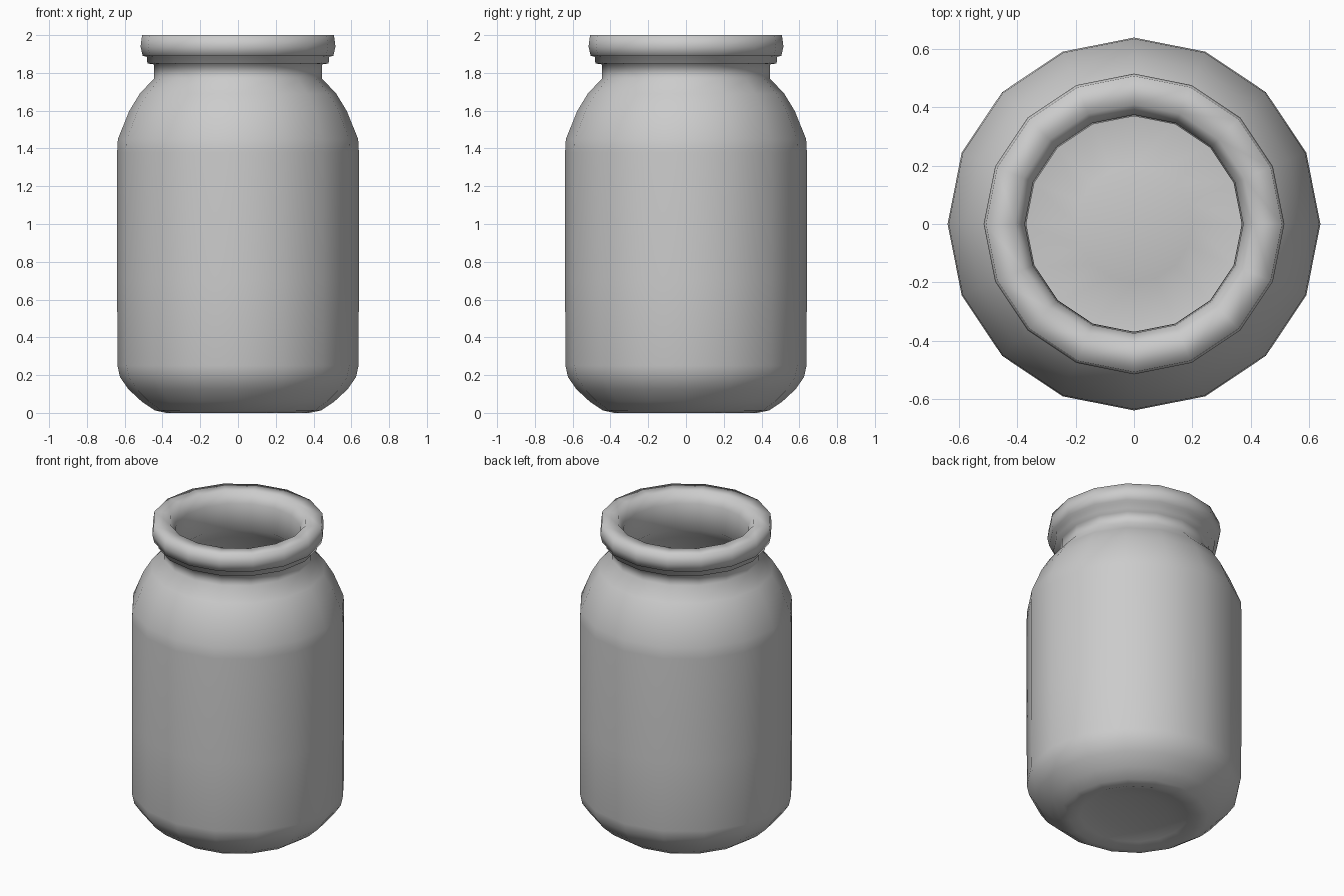
import bpy, bmesh, math

if "Cube" in bpy.data.objects:
    bpy.data.objects.remove(bpy.data.objects["Cube"])

SIDES = 16

# Jar cross-section (radius, height): outside from base centre up, then inside back down
outside = [(0.20, 0.04), (0.32, 0.02), (0.38, 0.0), (0.44, 0.013), (0.51, 0.06),
           (0.58, 0.125), (0.625, 0.19), (0.638, 0.25), (0.64, 0.70), (0.64, 1.38),
           (0.636, 1.45), (0.575, 1.60), (0.52, 1.69), (0.445, 1.77)]
rim = [(0.445, 1.845), (0.48, 1.85), (0.482, 1.885), (0.505, 1.89), (0.516, 1.94),
       (0.508, 2.0), (0.41, 2.0), (0.375, 1.93)]
inside = [(0.37, 1.76), (0.46, 1.67), (0.53, 1.56), (0.575, 1.44), (0.58, 1.36),
          (0.58, 0.26), (0.55, 0.18), (0.48, 0.10), (0.38, 0.06), (0.20, 0.10)]


def lathe(name, profile, bottom_z, end_z):
    """Spin a profile around z, closing both ends on the axis."""
    bm = bmesh.new()
    rings = [[bm.verts.new((r * math.cos(2 * math.pi * i / SIDES),
                            r * math.sin(2 * math.pi * i / SIDES), z))
              for i in range(SIDES)] for r, z in profile]
    first = bm.verts.new((0, 0, bottom_z))
    last = bm.verts.new((0, 0, end_z))
    for i in range(SIDES):
        j = (i + 1) % SIDES
        for a, b in zip(rings, rings[1:]):
            bm.faces.new((a[i], a[j], b[j], b[i]))
        bm.faces.new((first, rings[0][j], rings[0][i]))
        bm.faces.new((last, rings[-1][i], rings[-1][j]))
    bmesh.ops.recalc_face_normals(bm, faces=bm.faces)
    for f in bm.faces:
        f.smooth = True
    mesh = bpy.data.meshes.new(name)
    bm.to_mesh(mesh)
    bm.free()
    obj = bpy.data.objects.new(name, mesh)
    bpy.context.collection.objects.link(obj)
    return obj


# Hollow jar with rolled rim and domed base
lathe("jar", outside + rim + inside, 0.05, 0.11)
